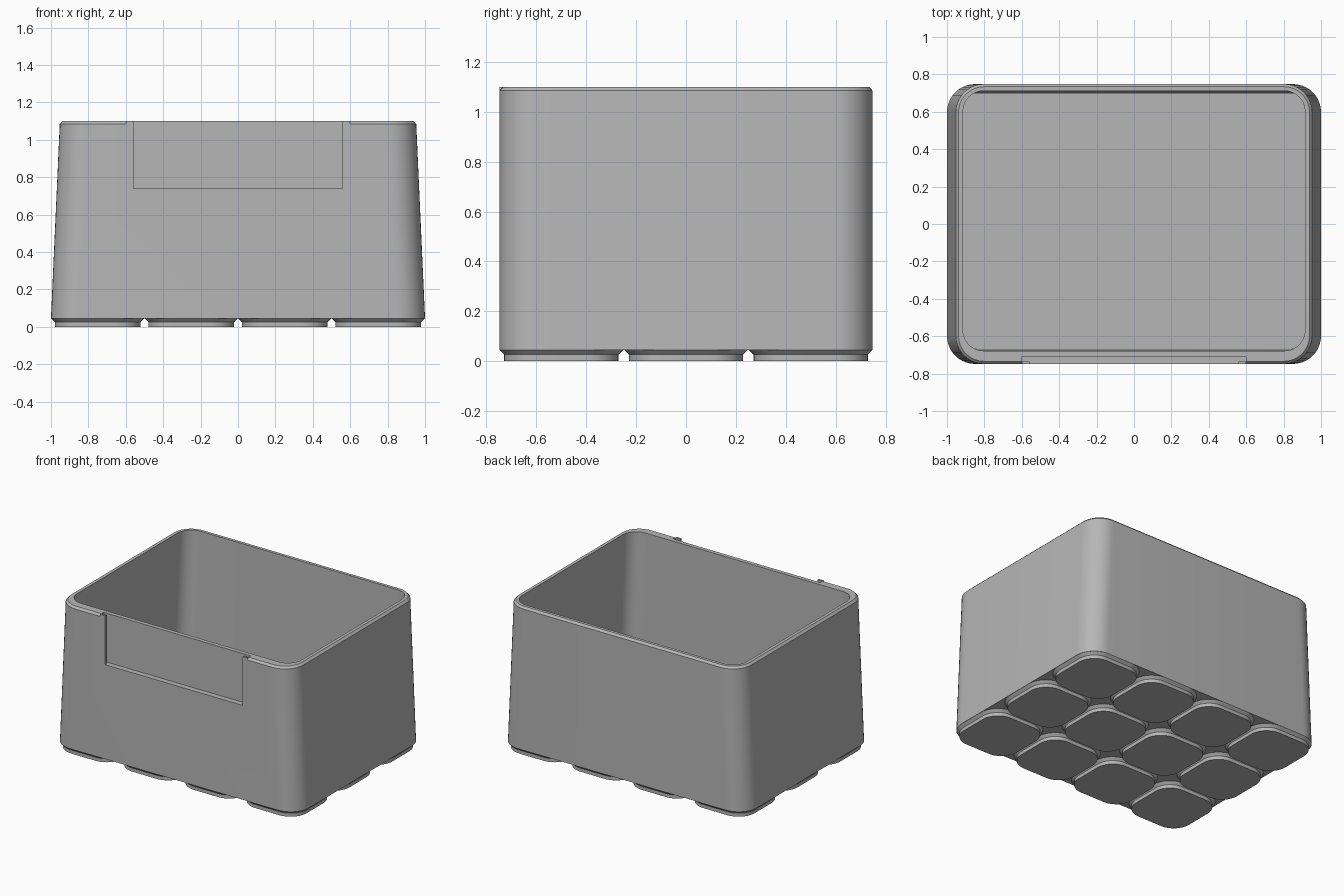
import bpy
import bmesh
import math

if "Cube" in bpy.data.objects:
    bpy.data.objects.remove(bpy.data.objects["Cube"], do_unlink=True)

GREY = (0.47, 0.47, 0.47, 1)
mat = bpy.data.materials.new("matte grey")
mat.use_nodes = True
mat.diffuse_color = GREY
mat.node_tree.nodes["Principled BSDF"].inputs["Base Color"].default_value = GREY


def finish(bm, name):
    bmesh.ops.recalc_face_normals(bm, faces=bm.faces)
    mesh = bpy.data.meshes.new(name)
    bm.to_mesh(mesh)
    bm.free()
    mesh.materials.append(mat)
    obj = bpy.data.objects.new(name, mesh)
    bpy.context.collection.objects.link(obj)
    return obj


def activate(obj):
    bpy.ops.object.select_all(action='DESELECT')
    obj.select_set(True)
    bpy.context.view_layer.objects.active = obj


def smooth(obj):
    activate(obj)
    bpy.ops.object.shade_smooth_by_angle(angle=math.radians(25))


def rounded_loop(bm, hx, y0, y1, r, z, steps=10):
    """Ring of vertices around a rounded rectangle."""
    ring = []
    corners = ((hx - r, y1 - r), (r - hx, y1 - r), (r - hx, y0 + r), (hx - r, y0 + r))
    for q, (cx, cy) in enumerate(corners):
        for i in range(steps + 1):
            a = math.pi / 2 * (q + i / steps)
            ring.append(bm.verts.new((cx + r * math.cos(a), cy + r * math.sin(a), z)))
    return ring


def loft(name, sections, cap_end):
    """Skin rounded-rectangle sections: half width, front, back, radius, height."""
    bm = bmesh.new()
    rings = [rounded_loop(bm, *s) for s in sections]
    for a, b in zip(rings, rings[1:]):
        for i in range(len(a)):
            j = (i + 1) % len(a)
            bm.faces.new((a[i], a[j], b[j], b[i]))
    bm.faces.new(rings[0])
    if cap_end:
        bm.faces.new(rings[-1])
    return finish(bm, name)


def box(name, x0, x1, y0, y1, z0, z1):
    bm = bmesh.new()
    bmesh.ops.create_cube(bm, size=1)
    for v in bm.verts:
        v.co = ((x0 + x1) / 2 + v.co.x * (x1 - x0),
                (y0 + y1) / 2 + v.co.y * (y1 - y0),
                (z0 + z1) / 2 + v.co.z * (z1 - z0))
    return finish(bm, name)


FRONT = -0.748
BASE, TOP = 0.045, 1.1

# Tapered bin: outer wall, chamfered rim, inner wall and floor
body = loft("bin_body", [
    (1.0, FRONT, 0.748, 0.15, BASE),
    (0.953, FRONT, 0.748, 0.15, 1.085),
    (0.938, FRONT + 0.014, 0.734, 0.136, TOP),
    (0.914, -0.678, 0.712, 0.11, TOP),
    (0.955, -0.667, 0.698, 0.11, 0.09),
], True)

# Label slot cut into the front wall
slot = box("slot_cutter", -0.6, 0.6, -0.8, -0.708, 0.74, 1.2)
slot.hide_render = True
mod = body.modifiers.new("label slot", 'BOOLEAN')
mod.operation = 'DIFFERENCE'
mod.solver = 'EXACT'
mod.object = slot
activate(body)
bpy.ops.object.modifier_apply(modifier=mod.name)
bpy.data.objects.remove(slot, do_unlink=True)
smooth(body)

# Thin lips that hold the label in its slot
for side, x0, x1 in (("left", 0.56, 0.6), ("right", -0.6, -0.56)):
    box(side + "_label_lip", x0, x1, FRONT, FRONT + 0.014, 0.74, TOP)

# Grid of flared feet
for col in range(4):
    for row in range(3):
        foot = loft(f"foot_{col + 1}_{row + 1}", [
            (0.229, -0.229, 0.229, 0.13, 0),
            (0.229, -0.229, 0.229, 0.13, 0.026),
            (0.248, -0.248, 0.248, 0.149, BASE),
        ], False)
        foot.location = (col * 0.5 - 0.75, row * 0.5 - 0.5, 0)
        smooth(foot)
